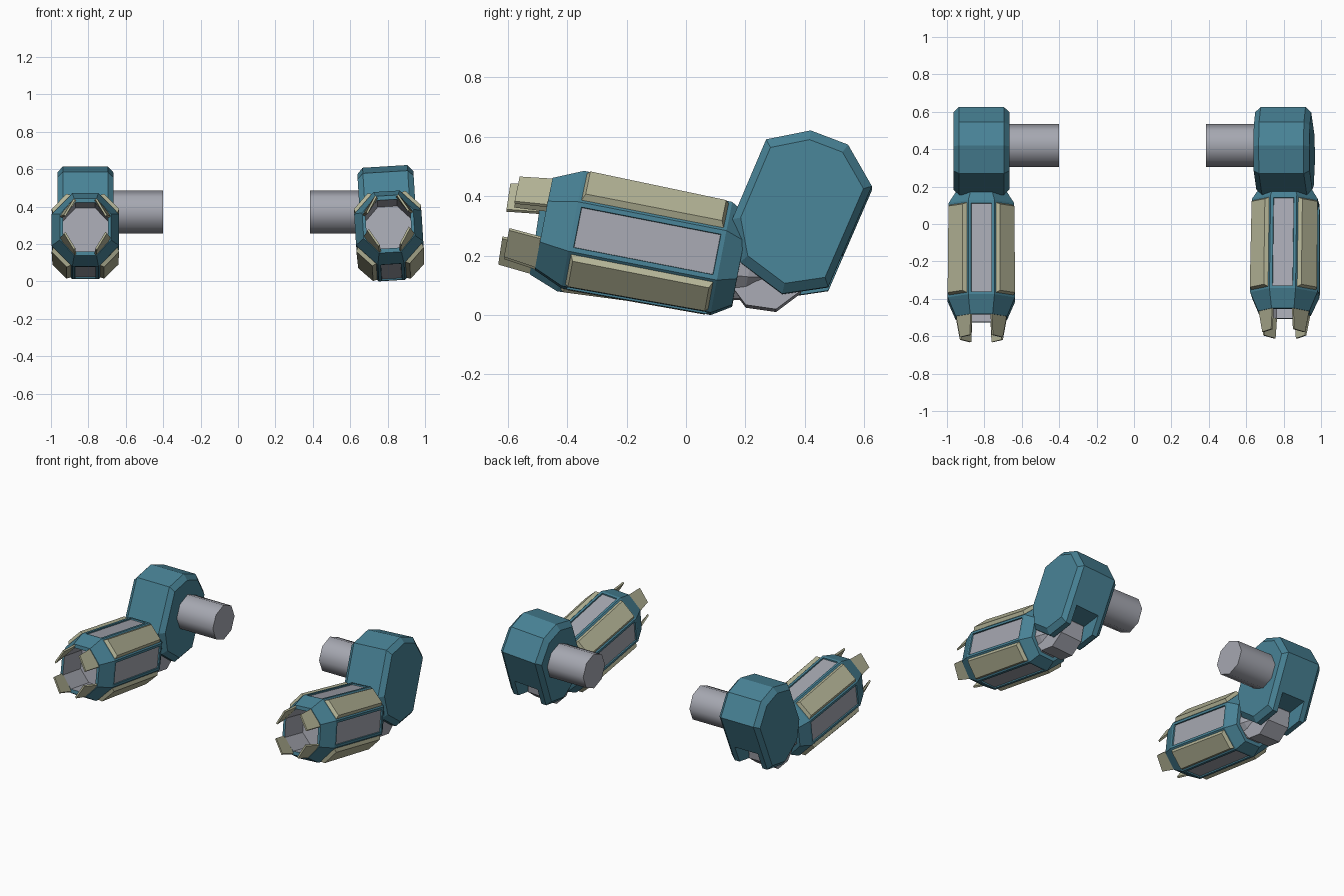
import bpy, bmesh, math
from mathutils import Matrix, Vector

if "Cube" in bpy.data.objects:
    bpy.data.objects.remove(bpy.data.objects["Cube"])


def material(name, rgb):
    m = bpy.data.materials.new(name)
    m.diffuse_color = (*rgb, 1)
    m.use_nodes = True
    m.node_tree.nodes["Principled BSDF"].inputs["Base Color"].default_value = m.diffuse_color
    return m


TEAL = material("teal_armor", (0.065, 0.225, 0.305))
GREY = material("light_grey_metal", (0.38, 0.39, 0.44))
OLIVE = material("olive_plate", (0.46, 0.46, 0.31))


def finish(bm, name, matrix, mats):
    bmesh.ops.recalc_face_normals(bm, faces=bm.faces)
    me = bpy.data.meshes.new(name)
    bm.to_mesh(me)
    bm.free()
    for m in mats:
        me.materials.append(m)
    me.transform(matrix)
    ob = bpy.data.objects.new(name, me)
    bpy.context.collection.objects.link(ob)
    return ob


def loft(bm, rings, close_ends=True):
    """Skin a list of equal-length point rings; returns side faces per band."""
    vs = [[bm.verts.new(p) for p in r] for r in rings]
    bands, n = [], len(rings[0])
    for a, b in zip(vs, vs[1:]):
        bands.append([bm.faces.new((a[i], a[(i + 1) % n], b[(i + 1) % n], b[i])) for i in range(n)])
    caps = [bm.faces.new(vs[0][::-1]), bm.faces.new(vs[-1])] if close_ends else []
    return bands, caps


def octagon(s, w, h, a, b):
    """Chamfered rectangle across the forearm axis (local -y is forward)."""
    pts = [(a, h), (w, b), (w, -b), (a, -h), (-a, -h), (-w, -b), (-w, b), (-a, h)]
    return [(x, -s, z) for x, z in pts]


def forearm(side, matrix):
    # barrel: rear taper, long body, front taper, then the hollow muzzle
    bm = bmesh.new()
    bands, caps = loft(bm, [
        octagon(-0.065, 0.135, 0.15, 0.055, 0.065),
        octagon(0.0, 0.175, 0.19, 0.07, 0.085),
        octagon(0.51, 0.18, 0.198, 0.07, 0.085),
        octagon(0.61, 0.137, 0.155, 0.06, 0.07),
        octagon(0.61, 0.12, 0.132, 0.052, 0.06),
        octagon(0.42, 0.12, 0.132, 0.052, 0.06)])
    for f in bands[4] + [caps[1]]:
        f.material_index = 1
    bmesh.ops.recalc_face_normals(bm, faces=bm.faces)
    # cardinal sides get sunk grey panels, diagonals get raised olive plates
    diagonal, straight = bands[1][0::2], bands[1][1::2]
    bmesh.ops.inset_individual(bm, faces=straight, thickness=0.022, depth=0)
    bmesh.ops.inset_individual(bm, faces=straight, thickness=0.002, depth=-0.008)
    for f in straight:
        f.material_index = 1
    bmesh.ops.inset_individual(bm, faces=diagonal, thickness=0.016, depth=0)
    for f in diagonal:
        f.material_index = 2
    rim = bmesh.ops.inset_individual(bm, faces=diagonal, thickness=0.014, depth=0.022)
    for f in rim["faces"]:
        f.material_index = 2
    finish(bm, side + "_forearm", matrix, [TEAL, GREY, OLIVE])

    # four muzzle prongs
    bm = bmesh.new()
    for sx in (-1, 1):
        for sz in (-1, 1):
            def ring(s, x1, z1, x2, z2, t=0.008):
                pts = [(x1, z1), (x2, z2), (x2 - t, z2 - t), (x1 - t, z1 - t)]
                return [(sx * x, -s, sz * z) for x, z in pts]
            loft(bm, [ring(0.57, 0.142, 0.062, 0.055, 0.158),
                      ring(0.72, 0.115, 0.05, 0.062, 0.138)])
    finish(bm, side + "_muzzle_prongs", matrix, [OLIVE])

    # grey collar behind the barrel
    bm = bmesh.new()
    loft(bm, [octagon(-0.05, 0.115, 0.13, 0.048, 0.055),
              octagon(-0.10, 0.105, 0.12, 0.045, 0.05),
              octagon(-0.17, 0.075, 0.08, 0.03, 0.035)])
    finish(bm, side + "_elbow_collar", matrix, [GREY])


def disc(name, matrix, r, x0, x1, y, z, n, phase=0.0):
    bm = bmesh.new()
    loft(bm, [[(x, y + r * math.cos(phase + i * math.tau / n), z + r * math.sin(phase + i * math.tau / n))
               for i in range(n)] for x in (x0, x1)])
    return finish(bm, name, matrix, [GREY])


# upper arm side outline (y, z)
OUTLINE = [(0.27, 0.585), (0.42, 0.615), (0.546, 0.567), (0.626, 0.427),
           (0.479, 0.087), (0.324, 0.064), (0.183, 0.17), (0.156, 0.316)]


def upper_arm(side, matrix):
    bm = bmesh.new()

    def ring(x, k):
        return [(x, 0.39 + (y - 0.39) * k, 0.34 + (z - 0.34) * k) for y, z in OUTLINE]
    loft(bm, [ring(-0.15, 0.88), ring(-0.12, 1), ring(0.12, 1), ring(0.15, 0.88)])
    block = finish(bm, side + "_upper_arm", matrix, [TEAL])

    # slot at the bottom for the elbow
    bm = bmesh.new()
    bmesh.ops.create_cube(bm, size=1)
    place = (Matrix.Translation((0, 0.31, 0.06)) @ Matrix.Rotation(math.radians(8), 4, 'X')
             @ Matrix.Diagonal((0.17, 0.6, 0.22, 1)))
    cutter = finish(bm, side + "_slot_cutter", matrix @ place, [TEAL])
    cutter.hide_render = True
    mod = block.modifiers.new("slot", 'BOOLEAN')
    mod.operation, mod.object, mod.solver = 'DIFFERENCE', cutter, 'EXACT'
    bpy.context.view_layer.objects.active = block
    bpy.ops.object.modifier_apply(modifier=mod.name)
    bpy.data.objects.remove(cutter)


# side, centre x, roll, forearm pitch, forearm origin (y, z), shoulder pin x range
ARMS = [("left", -0.816, 0.0, 8.5, (0.10, 0.20), (-0.70, -0.40)),
        ("right", 0.805, -3.5, 11.0, (0.12, 0.19), (0.385, 0.69))]

for side, cx, roll, pitch, (oy, oz), (x0, x1) in ARMS:
    arm = (Matrix.Translation((cx, 0, 0.30)) @ Matrix.Rotation(math.radians(roll), 4, 'Y')
           @ Matrix.Translation((0, 0, -0.30)))
    forearm(side, arm @ Matrix.Translation((0, oy, oz)) @ Matrix.Rotation(math.radians(-pitch), 4, 'X'))
    upper_arm(side, arm)
    disc(side + "_elbow_joint", arm, 0.135, -0.078, 0.078, 0.27, 0.145, 8, 0.25)
    pin = disc(side + "_shoulder_pin", Matrix(), 0.115, x0, x1, 0.42, 0.37, 8)
    bpy.ops.object.select_all(action='DESELECT')
    pin.select_set(True)
    bpy.context.view_layer.objects.active = pin
    bpy.ops.object.shade_smooth_by_angle(angle=math.radians(50))
